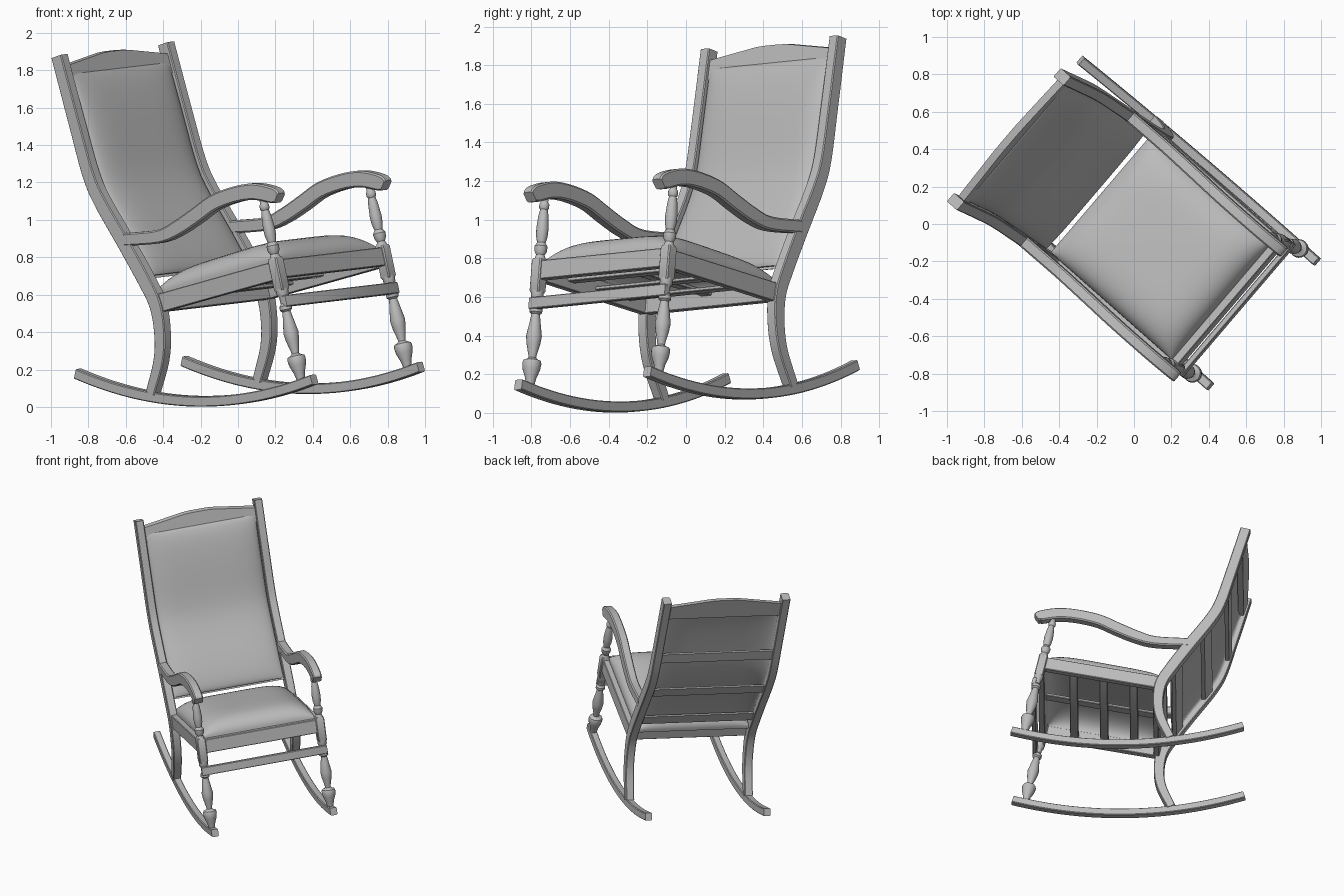
import bpy, bmesh
from math import radians, sin, cos, pi
from mathutils import Matrix, Vector

cube = bpy.data.objects.get("Cube")
if cube:
    bpy.data.objects.remove(cube, do_unlink=True)

GREY = (0.5, 0.5, 0.5, 1)
mat = bpy.data.materials.new("plain grey")
mat.use_nodes = True
mat.diffuse_color = GREY
mat.node_tree.nodes["Principled BSDF"].inputs["Base Color"].default_value = GREY

# The whole chair stands turned and leans a little to its right
PLACE = (Matrix.Rotation(radians(49.5), 4, 'Z') @ Matrix.Rotation(radians(-4.4), 4, 'Y')
         @ Matrix.Rotation(radians(1.1), 4, 'X') @ Matrix.Translation((0.057, 0, 0)))
LEAN = Matrix.Rotation(radians(-13), 4, 'X')       # tilt shared by seat and front legs
SEAT = Matrix.Translation((0, -0.21, 0.727)) @ LEAN
HALF = 0.44                                        # post, leg and rocker spacing


def loft(name, rings, local=Matrix()):
    """Skin a list of equal closed rings and cap both ends."""
    bm = bmesh.new()
    rows = [[bm.verts.new(PLACE @ local @ Vector(p)) for p in ring] for ring in rings]
    n = len(rows[0])
    for a, b in zip(rows, rows[1:]):
        for i in range(n):
            bm.faces.new((a[i], a[(i + 1) % n], b[(i + 1) % n], b[i]))
    bm.faces.new(rows[0][::-1])
    bm.faces.new(rows[-1])
    bmesh.ops.recalc_face_normals(bm, faces=bm.faces)
    me = bpy.data.meshes.new(name)
    bm.to_mesh(me)
    bm.free()
    me.materials.append(mat)
    me.shade_smooth()
    me.set_sharp_from_angle(angle=radians(35))
    ob = bpy.data.objects.new(name, me)
    bpy.context.collection.objects.link(ob)
    return ob


def section(w, h, c):
    """Chamfered rectangle outline."""
    w, h = w / 2, h / 2
    return [(w - c, -h), (w, c - h), (w, h - c), (w - c, h),
            (c - w, h), (-w, h - c), (-w, c - h), (c - w, -h)]


def bar(name, size, centre, local):
    """Chamfered bar running along x."""
    sx, sy, sz = size
    cx, cy, cz = centre
    ends = ((-sx / 2, 0.85), (0.004 - sx / 2, 1), (sx / 2 - 0.004, 1), (sx / 2, 0.85))
    return loft(name, [[(cx + x, cy + a * k, cz + b * k) for a, b in section(sy, sz, 0.004)]
                       for x, k in ends], local)


def smooth_path(points, steps=5):
    """Catmull-Rom curve through (y, z, depth) points."""
    p = [Vector(q) for q in points]
    p = [2 * p[0] - p[1]] + p + [2 * p[-1] - p[-2]]
    out = []
    for a, b, c, d in zip(p, p[1:], p[2:], p[3:]):
        for k in range(steps):
            t = k / steps
            out.append(0.5 * (2 * b + (c - a) * t + (2 * a - 5 * b + 4 * c - d) * t * t
                              + (3 * b - a - 3 * c + d) * t ** 3))
    return out + [p[-2]]


def sweep(name, path, x, width, chamfer=0.005):
    """Sweep a chamfered rectangle along a path in the side plane."""
    rings = []
    for i, q in enumerate(path):
        t = path[min(i + 1, len(path) - 1)] - path[max(i - 1, 0)]
        t = Vector((t.x, t.y)).normalized()
        rings.append([(x + a, q.x - t.y * b, q.y + t.x * b)
                      for a, b in section(width, q.z, chamfer)])
    return loft(name, rings)


POST = smooth_path([(0.265, 0.10, 0.06), (0.198, 0.28, 0.068), (0.185, 0.43, 0.075),
                    (0.211, 0.578, 0.082), (0.29, 0.715, 0.085), (0.413, 0.895, 0.085),
                    (0.573, 1.12, 0.082), (0.648, 1.265, 0.08), (0.728, 1.52, 0.076),
                    (0.84, 1.895, 0.074)])
ARM = smooth_path([(-0.672, 1.163, 0.06), (-0.64, 1.178, 0.085), (-0.517, 1.195, 0.088),
                   (-0.386, 1.18, 0.086), (-0.228, 1.133, 0.086), (-0.096, 1.06, 0.086),
                   (0.037, 0.99, 0.082), (0.17, 0.942, 0.072), (0.41, 0.92, 0.068)])
ROCKER = [Vector((-0.04 + 0.83 * t, 0.061 + 0.132 * t * t, 0.055))
          for t in [k / 14 - 1 for k in range(29)]]

# Turned front leg: (height along leg, radius) below and above the square block
LOWER = [(-0.07, 0.02), (-0.02, 0.03), (0.02, 0.045), (0.055, 0.05), (0.07, 0.045),
         (0.076, 0.03), (0.085, 0.02), (0.1, 0.022), (0.16, 0.036), (0.2, 0.041),
         (0.265, 0.03), (0.315, 0.022), (0.325, 0.033), (0.345, 0.033), (0.36, 0.022),
         (0.395, 0.024), (0.408, 0.033), (0.44, 0.033)]
UPPER = [(0.6, 0.033), (0.63, 0.022), (0.65, 0.032), (0.675, 0.034), (0.695, 0.022),
         (0.73, 0.03), (0.77, 0.032), (0.84, 0.026), (0.87, 0.02), (0.88, 0.026),
         (0.9, 0.026), (0.91, 0.019), (0.95, 0.019)]


def turned(name, profile, local):
    return loft(name, [[(r * cos(k * pi / 10), r * sin(k * pi / 10), z) for k in range(20)]
                       for z, r in profile], local)


# Parts that come in pairs
for side, word in ((-1, "right"), (1, "left")):
    x = side * HALF
    sweep(f"{word}_rocker", ROCKER, x, 0.05)
    sweep(f"{word}_back_post", POST, x, 0.06)
    sweep(f"{word}_armrest", ARM, x, 0.064, 0.008)
    leg = Matrix.Translation((x, -0.763, 0.247)) @ LEAN
    turned(f"{word}_front_leg_lower", LOWER, leg)
    turned(f"{word}_front_leg_upper", UPPER, leg)
    loft(f"{word}_front_leg_block",
         [[(a * k, b * k, z) for a, b in section(0.064, 0.064, 0.006)]
          for z, k in ((0.43, 0.85), (0.44, 1), (0.6, 1), (0.61, 0.85))], leg)
    loft(f"{word}_seat_rail",
         [[(x - side * 0.005 + a, y, b - 0.05) for a, b in section(0.045, 0.1, 0.004)]
          for y in (-0.42, 0.45)], SEAT)

# Seat frame and the support slats beneath it
bar("front_seat_rail", (0.85, 0.045, 0.1), (0, -0.43, -0.045), SEAT)
bar("rear_seat_rail", (0.85, 0.04, 0.08), (0, 0.41, -0.06), SEAT)
for y in (-0.2, 0.02, 0.24):
    bar("seat_slat", (0.84, 0.06, 0.02), (0, y, -0.05), SEAT)
loft("seat_centre_slat", [[(a, y, b - 0.03) for a, b in section(0.07, 0.02, 0.004)]
                          for y in (-0.42, 0.41)], SEAT)
bar("front_stretcher", (0.93, 0.03, 0.062), (0, 0, 0),
    Matrix.Translation((0, -0.7, 0.612)) @ LEAN)


def pillow(name, place, local=Matrix(), n=28):
    """Puffed shell: place(u, v, swell, outer) maps the unit square to space."""
    ease = [-cos(pi * k / n) for k in range(n + 1)]
    rings = []
    for v in ease:
        def point(u, outer):
            swell = max(0, (1 - abs(u) ** 5) * (1 - abs(v) ** 5)) ** 0.55
            return place(u, v, swell, outer)
        rings.append([point(u, True) for u in ease] + [point(u, False) for u in ease[::-1]])
    return loft(name, rings, local)


# Seat cushion, hollow underneath and fuller towards the front
def seat_pad(u, v, s, outer):
    puff = s * (0.11 - 0.01 * v)
    return (0.415 * u, 0.03 + 0.44 * v, 0.018 + puff if outer else -0.005 + 0.9 * puff)


pillow("seat_cushion", seat_pad, SEAT)


def back_y(z):
    """Depth of the back post centre line at height z."""
    for a, b in zip(POST, POST[1:]):
        if z <= b.y:
            return a.x + (b.x - a.x) * (z - a.y) / (b.y - a.y)
    return POST[-1].x


# Padded back panel, hollow behind, following the bend of the posts
def back_pad(u, v, s, outer):
    z = 1.262 + 0.538 * v
    return (0.407 * u, back_y(z) - (0.012 + 0.05 * s if outer else 0.045 * s - 0.004), z)


pillow("back_cushion", back_pad)


# Cross pieces of the back: arched crest and three flat slats
def cross_piece(name, low, high, arch, front, rear):
    rings = []
    for k in range(17):
        u = k / 8 - 1
        z = high + arch * min(1, 1.25 * (1 - abs(u)))
        rings.append([(0.425 * u, back_y(h) + d, h)
                      for h, d in ((low, front), (low, rear), (z, rear), (z, front))])
    return loft(name, rings)


cross_piece("crest_rail", 1.74, 1.842, 0.048, -0.018, 0.022)
for z in (0.745, 1.05, 1.385):
    cross_piece("back_slat", z - 0.035, z + 0.04, 0, 0, 0.028)
